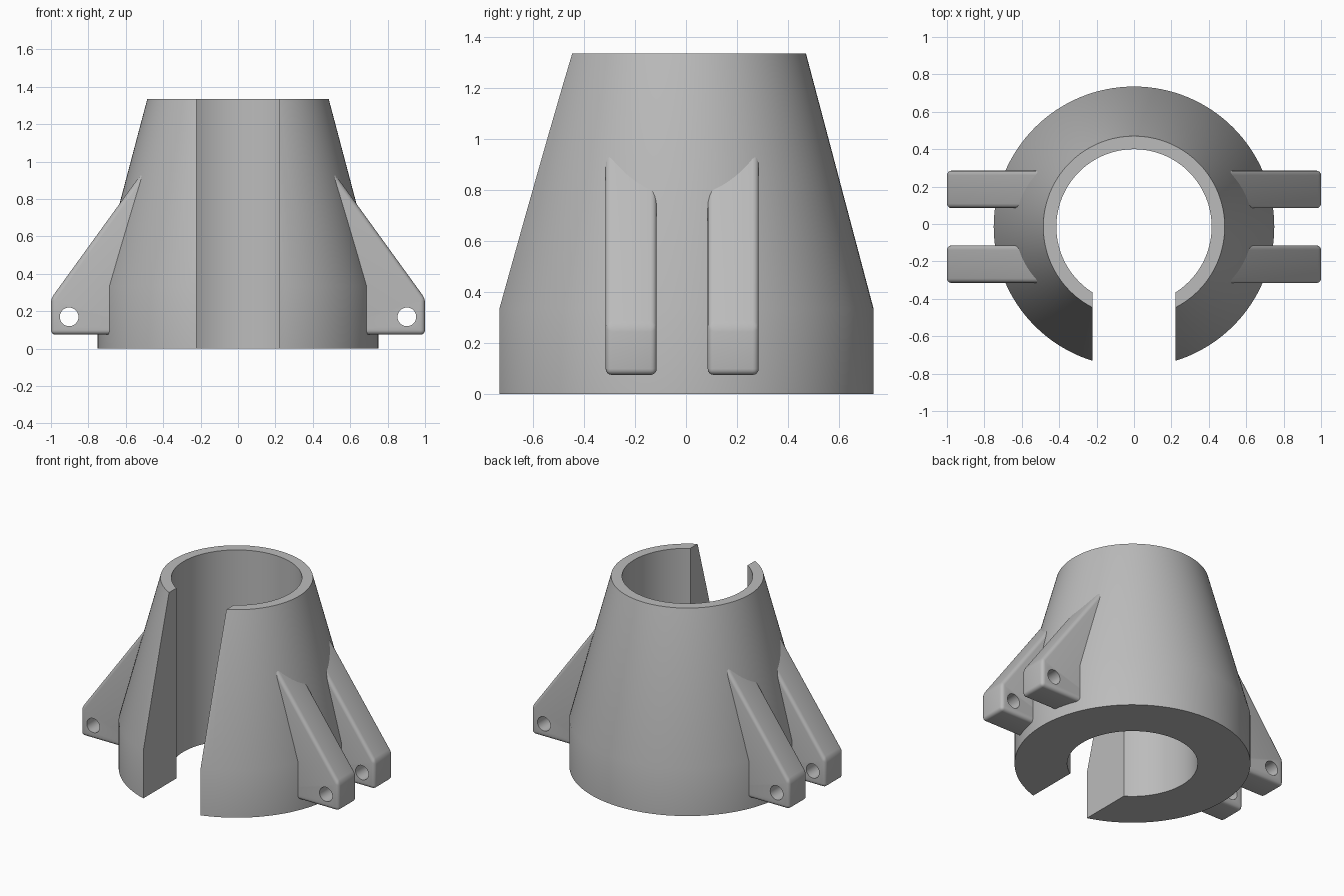
import bpy, bmesh, math
from mathutils import Matrix, Vector

if "Cube" in bpy.data.objects:
    bpy.data.objects.remove(bpy.data.objects["Cube"])

AXIS_Y = -0.015          # the bore axis sits slightly forward
SEGMENTS = 128

grey = bpy.data.materials.new("plain grey")
grey.use_nodes = True
grey.diffuse_color = (0.5, 0.5, 0.5, 1)
grey.node_tree.nodes["Principled BSDF"].inputs["Base Color"].default_value = (0.5, 0.5, 0.5, 1)


def make_object(name, bm):
    bmesh.ops.recalc_face_normals(bm, faces=bm.faces)
    mesh = bpy.data.meshes.new(name)
    bm.to_mesh(mesh)
    bm.free()
    mesh.materials.append(grey)
    obj = bpy.data.objects.new(name, mesh)
    bpy.context.collection.objects.link(obj)
    return obj


def activate(obj):
    bpy.ops.object.select_all(action='DESELECT')
    obj.select_set(True)
    bpy.context.view_layer.objects.active = obj


def cut(obj, cutter):
    mod = obj.modifiers.new("cut", 'BOOLEAN')
    mod.operation = 'DIFFERENCE'
    mod.solver = 'EXACT'
    mod.object = cutter
    activate(obj)
    bpy.ops.object.modifier_apply(modifier=mod.name)
    bpy.data.objects.remove(cutter)


def smooth(obj, degrees):
    activate(obj)
    bpy.ops.object.shade_smooth_by_angle(angle=math.radians(degrees))


# Tapered collar: a turned wall profile with a straight bore
bm = bmesh.new()
profile = [(0.415, 0), (0.75, 0), (0.75, 0.335), (0.485, 1.335), (0.415, 1.335)]
verts = [bm.verts.new((r, 0, z)) for r, z in profile]
edges = [bm.edges.new((verts[i], verts[i - 1])) for i in range(len(verts))]
bmesh.ops.spin(bm, geom=verts + edges, cent=(0, 0, 0), axis=(0, 0, 1),
               angle=math.tau, steps=SEGMENTS, use_merge=True)
bmesh.ops.remove_doubles(bm, verts=bm.verts, dist=1e-5)
bmesh.ops.translate(bm, verts=bm.verts, vec=(0, AXIS_Y, 0))
collar = make_object("tapered_collar", bm)

# Open slot through the front wall
bm = bmesh.new()
bmesh.ops.create_cube(bm, size=1, matrix=Matrix.Translation((0, -0.6, 0.65))
                      @ Matrix.Diagonal((0.445, 1.1, 2, 1)))
cut(collar, make_object("slot_cutter", bm))
smooth(collar, 30)


# Sloping lugs with rounded edges and a cross hole
def make_lug(name, side, y_mid):
    outline = [(1, 0.075), (1, 0.268), (0.47, 1.0), (0.47, 0.075)]
    bm = bmesh.new()
    face = bm.faces.new([bm.verts.new((side * x, y_mid - 0.1, z)) for x, z in outline])
    new = bmesh.ops.extrude_face_region(bm, geom=[face])["geom"]
    bmesh.ops.translate(bm, vec=(0, 0.2, 0),
                        verts=[v for v in new if isinstance(v, bmesh.types.BMVert)])
    outer = [e for e in bm.edges if max(abs(v.co.x) for v in e.verts) > 0.5]
    bmesh.ops.bevel(bm, geom=outer, offset=0.024, segments=4, profile=0.5,
                    affect='EDGES', clamp_overlap=True)
    lug = make_object(name, bm)

    bm = bmesh.new()
    bmesh.ops.create_cone(bm, cap_ends=True, segments=32, radius1=0.05, radius2=0.05, depth=0.5,
                          matrix=Matrix.Translation((side * 0.903, y_mid, 0.17))
                          @ Matrix.Rotation(math.pi / 2, 4, 'X'))
    cut(lug, make_object("hole_cutter", bm))
    smooth(lug, 35)


for side, side_name in ((1, "left"), (-1, "right")):
    for offset, end_name in ((-0.2, "front"), (0.2, "back")):
        make_lug(f"{end_name}_{side_name}_lug", side, AXIS_Y + offset)
